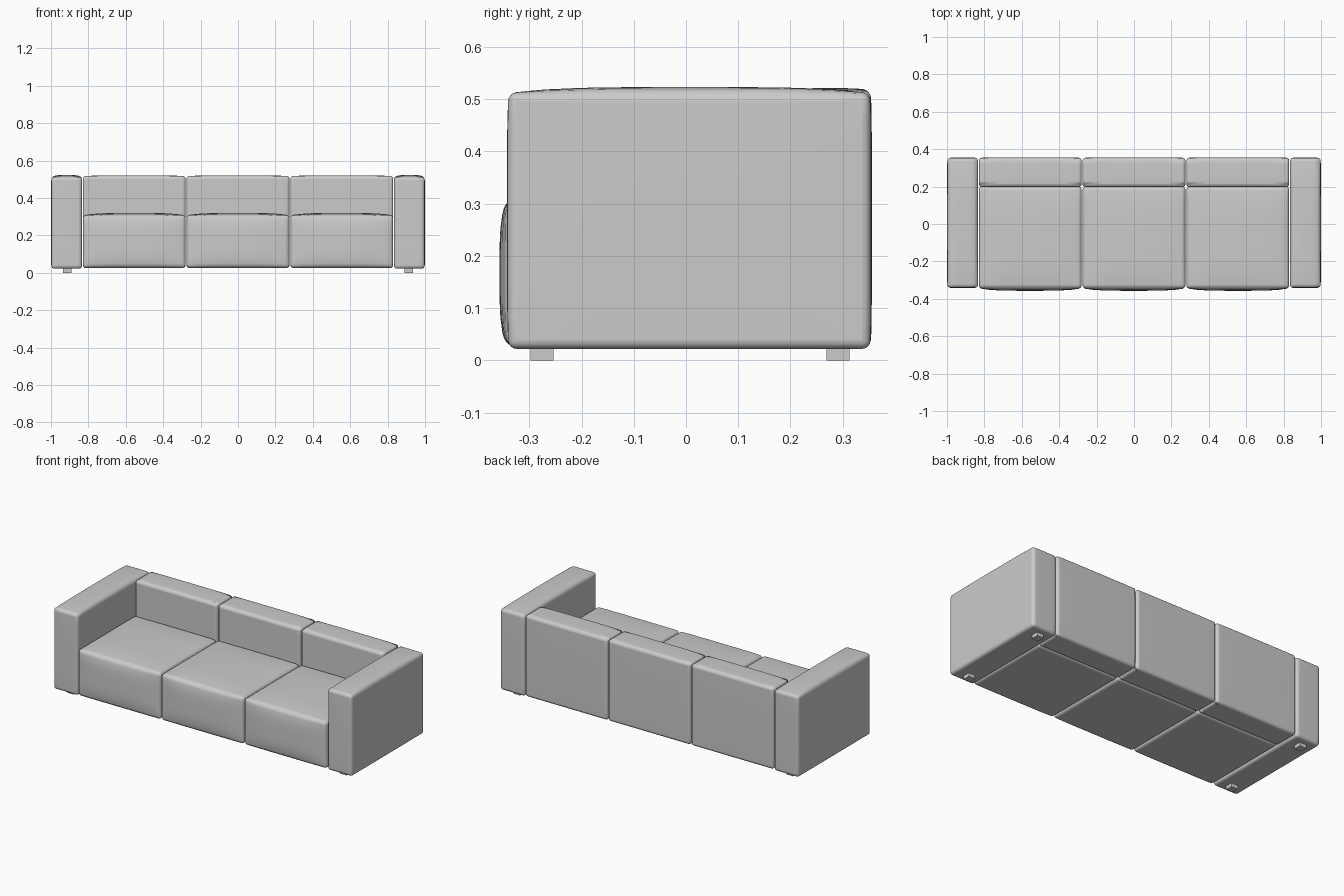
import bpy
import bmesh
from math import radians

default = bpy.data.objects.get("Cube")
if default:
    bpy.data.objects.remove(default, do_unlink=True)


def make_material(name, colour):
    mat = bpy.data.materials.new(name)
    mat.use_nodes = True
    mat.diffuse_color = colour
    mat.node_tree.nodes["Principled BSDF"].inputs["Base Color"].default_value = colour
    return mat


fabric = make_material("light grey fabric", (0.6, 0.6, 0.6, 1))


def block(name, low, high, radius=0.0, bulge=None):
    """Rounded box; bulge maps (axis, side) to how far that face swells."""
    bm = bmesh.new()
    bmesh.ops.create_cube(bm, size=2)
    if bulge:
        bmesh.ops.subdivide_edges(bm, edges=bm.edges[:], cuts=9, use_grid_fill=True)
    for v in bm.verts:
        unit = v.co.copy()
        for i in range(3):
            v.co[i] = low[i] + (unit[i] + 1) / 2 * (high[i] - low[i])
        for (axis, side), amount in (bulge or {}).items():
            if unit[axis] * side > 0.999:
                a, b = [unit[i] for i in range(3) if i != axis]
                v.co[axis] += side * amount * (1 - a ** 4) * (1 - b ** 4)
    mesh = bpy.data.meshes.new(name)
    bm.to_mesh(mesh)
    bm.free()
    mesh.materials.append(fabric)
    obj = bpy.data.objects.new(name, mesh)
    bpy.context.collection.objects.link(obj)
    if radius:
        bevel = obj.modifiers.new("soft edges", "BEVEL")
        bevel.width = radius
        bevel.segments = 4
        bevel.limit_method = "ANGLE"
        bevel.angle_limit = radians(50)
        bpy.ops.object.select_all(action="DESELECT")
        obj.select_set(True)
        bpy.context.view_layer.objects.active = obj
        bpy.ops.object.shade_smooth_by_angle(angle=radians(40))
    return obj


X, Y, Z = range(3)

# Three modules, each a seat cushion with a backrest behind it
for name, x in (("right", -0.555), ("middle", 0), ("left", 0.555)):
    half = 0.275
    block(name + "_seat", (x - half, -0.344, 0.026), (x + half, 0.2, 0.308), 0.018,
          {(Z, 1): 0.012, (Y, -1): 0.013})
    block(name + "_backrest", (x - half, 0.198, 0.026), (x + half, 0.354, 0.517), 0.02,
          {(Z, 1): 0.004, (Y, 1): 0.002})

# Armrests with two small feet under each
for name, side in (("right", -1), ("left", 1)):
    inner, outer = sorted((side * 0.834, side * 0.998))
    block(name + "_armrest", (inner, -0.34, 0.022), (outer, 0.353, 0.512), 0.016,
          {(Z, 1): 0.011, (X, side): 0.002, (Y, -1): 0.003, (Y, 1): 0.002})
    for end, y in (("front", -0.276), ("rear", 0.291)):
        x = side * 0.913
        block(f"{name}_{end}_foot", (x - 0.022, y - 0.022, 0), (x + 0.022, y + 0.022, 0.03))
